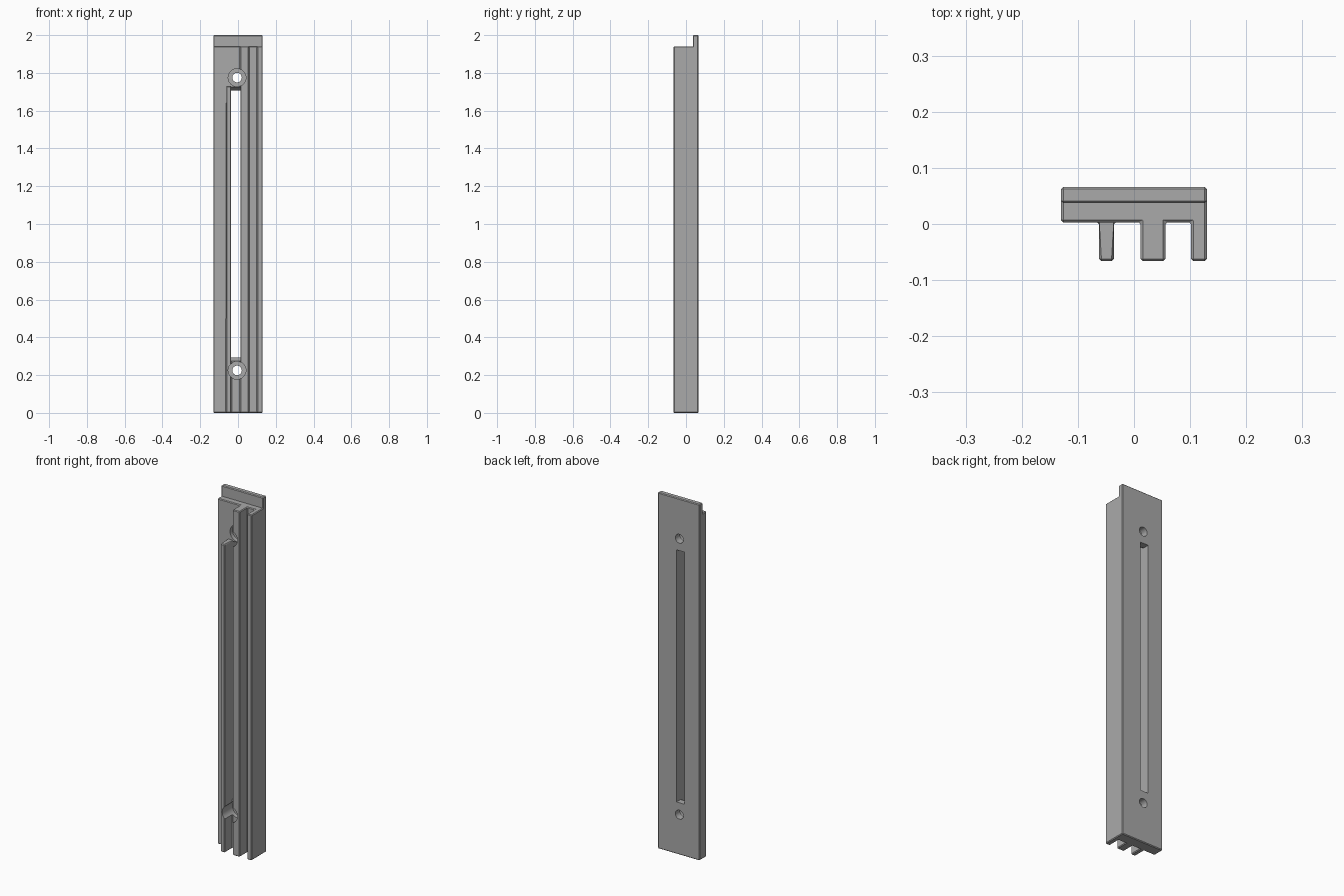
import bpy
import bmesh
import math
from mathutils import Matrix

default = bpy.data.objects.get("Cube")
if default:
    bpy.data.objects.remove(default, do_unlink=True)

grey = bpy.data.materials.new("plain grey")
grey.use_nodes = True
COLOUR = (0.4, 0.4, 0.4, 1)
grey.diffuse_color = COLOUR
grey.node_tree.nodes["Principled BSDF"].inputs["Base Color"].default_value = COLOUR

# Main dimensions
SIDE, BACK, FACE, TIP, STEP = 0.13, 0.066, 0.003, -0.066, 0.037
RIB_TOP, BODY_TOP, TONGUE_TOP = 1.73, 1.94, 2.0
RIB_A, RIB_B = -0.062, -0.036      # short rib
MID_A, MID_B = 0.012, 0.056        # middle rib
WALL = 0.102                       # inner side of the edge rib
HOLE_X, HOLES = -0.005, (0.225, 1.775)


def add_object(name, bm):
    bmesh.ops.recalc_face_normals(bm, faces=bm.faces)
    mesh = bpy.data.meshes.new(name)
    bm.to_mesh(mesh)
    bm.free()
    ob = bpy.data.objects.new(name, mesh)
    bpy.context.collection.objects.link(ob)
    mesh.materials.append(grey)
    return ob


def raise_faces(bm, faces, height):
    """Extrude faces upward and return the new top faces."""
    out = bmesh.ops.extrude_face_region(bm, geom=faces)["geom"]
    for v in out:
        if isinstance(v, bmesh.types.BMVert):
            v.co.z = height
    return [f for f in out if isinstance(f, bmesh.types.BMFace)]


# Body: three joined footprints raised to three heights
bm = bmesh.new()
corners = {}


def footprint(points):
    for p in points:
        if p not in corners:
            corners[p] = bm.verts.new((p[0], p[1], 0))
    return bm.faces.new([corners[p] for p in points])


back_strip = footprint([(-SIDE, STEP), (SIDE, STEP), (SIDE, BACK), (-SIDE, BACK)])
front_strip = footprint([
    (-SIDE, STEP), (-SIDE, FACE), (RIB_A, FACE), (RIB_B, FACE),
    (MID_A, FACE), (MID_A, TIP), (MID_B, TIP), (MID_B, FACE),
    (WALL, FACE), (WALL, TIP), (SIDE, TIP), (SIDE, STEP)])
short_rib = footprint([(RIB_A, FACE), (RIB_A, TIP), (RIB_B, TIP), (RIB_B, FACE)])

tops = raise_faces(bm, [back_strip, front_strip, short_rib], RIB_TOP)
tops = [f for f in tops if f.calc_center_bounds().y > -0.02]
tops = raise_faces(bm, tops, BODY_TOP)
raise_faces(bm, [f for f in tops if f.calc_center_bounds().y > STEP], TONGUE_TOP)
bmesh.ops.recalc_face_normals(bm, faces=bm.faces)
bmesh.ops.dissolve_limit(bm, angle_limit=0.01, verts=bm.verts, edges=bm.edges)
body = add_object("ribbed_rail", bm)

bevel = body.modifiers.new("edge chamfer", "BEVEL")
bevel.width = 0.004
bevel.segments = 1
bevel.limit_method = "ANGLE"

# Slot cutter with sloped ends toward the front
bm = bmesh.new()
side = [(-0.012, 0.267), (0.03, 0.292), (0.1, 0.292)]
side += [(y, 2 - z) for y, z in reversed(side)]
face = bm.faces.new([bm.verts.new((RIB_B - 0.0005, y, z)) for y, z in side])
out = bmesh.ops.extrude_face_region(bm, geom=[face])["geom"]
for v in out:
    if isinstance(v, bmesh.types.BMVert):
        v.co.x = MID_A + 0.0005
cutters = [add_object("slot_cutter", bm)]


# Screw hole cutters: a wide recess and a narrow through hole
def cylinder(name, radius, y0, y1, z):
    bm = bmesh.new()
    place = Matrix.Translation((HOLE_X, (y0 + y1) / 2, z)) @ Matrix.Rotation(math.pi / 2, 4, "X")
    bmesh.ops.create_cone(bm, cap_ends=True, segments=32, radius1=radius,
                          radius2=radius, depth=y1 - y0, matrix=place)
    return add_object(name, bm)


for z in HOLES:
    cutters.append(cylinder("recess_cutter", 0.047, -0.1, 0.025, z))
    cutters.append(cylinder("hole_cutter", 0.025, -0.1, 0.1, z))

for cutter in cutters:
    cutter.hide_render = True
    cut = body.modifiers.new(cutter.name, "BOOLEAN")
    cut.operation = "DIFFERENCE"
    cut.solver = "EXACT"
    cut.object = cutter

# Bake the cuts and drop the cutters
graph = bpy.context.evaluated_depsgraph_get()
baked = bpy.data.meshes.new_from_object(body.evaluated_get(graph))
body.modifiers.clear()
body.data = baked
baked.materials.clear()
baked.materials.append(grey)
for f in baked.polygons:
    f.material_index = 0
for cutter in cutters:
    bpy.data.objects.remove(cutter, do_unlink=True)

bpy.ops.object.select_all(action="DESELECT")
body.select_set(True)
bpy.context.view_layer.objects.active = body
bpy.ops.object.shade_smooth_by_angle(angle=math.radians(25))
